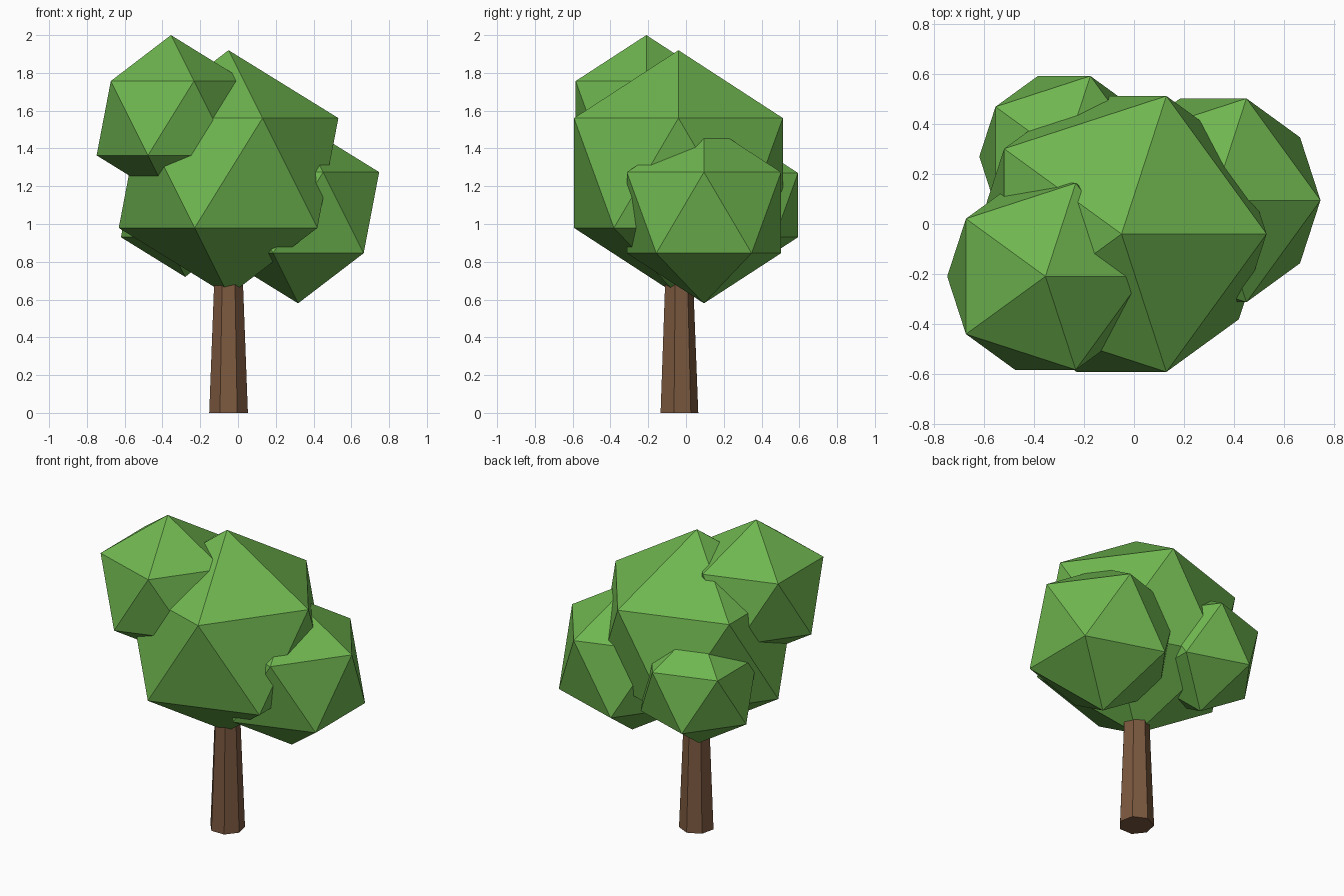
import bpy

if "Cube" in bpy.data.objects:
    bpy.data.objects.remove(bpy.data.objects["Cube"])


def make_material(name, colour):
    mat = bpy.data.materials.new(name)
    mat.diffuse_color = (*colour, 1.0)
    mat.use_nodes = True
    mat.node_tree.nodes["Principled BSDF"].inputs["Base Color"].default_value = mat.diffuse_color
    return mat


bark = make_material("bark_brown", (0.20, 0.10, 0.05))
leaf = make_material("leaf_green", (0.16, 0.47, 0.08))

# Trunk: tapered seven-sided column whose top is buried in the crown
TRUNK_HEIGHT = 0.9
bpy.ops.mesh.primitive_cone_add(
    vertices=7, radius1=0.105, radius2=0.07, depth=TRUNK_HEIGHT,
    location=(-0.05, -0.04, TRUNK_HEIGHT / 2))
trunk = bpy.context.object
trunk.name = "trunk"
trunk.data.materials.append(bark)

# Crown: four overlapping 20-faced clumps (name, centre, radius)
clumps = [
    ("main_foliage", (-0.05, -0.04, 1.27), 0.65),
    ("upper_left_foliage", (-0.355, -0.21, 1.56), 0.44),
    ("lower_right_foliage", (0.318, 0.095, 1.06), 0.48),
    ("back_left_foliage", (-0.28, 0.27, 1.10), 0.38),
]
for name, centre, radius in clumps:
    bpy.ops.mesh.primitive_ico_sphere_add(
        subdivisions=1, radius=radius, location=centre)
    clump = bpy.context.object
    clump.name = name
    clump.data.materials.append(leaf)
